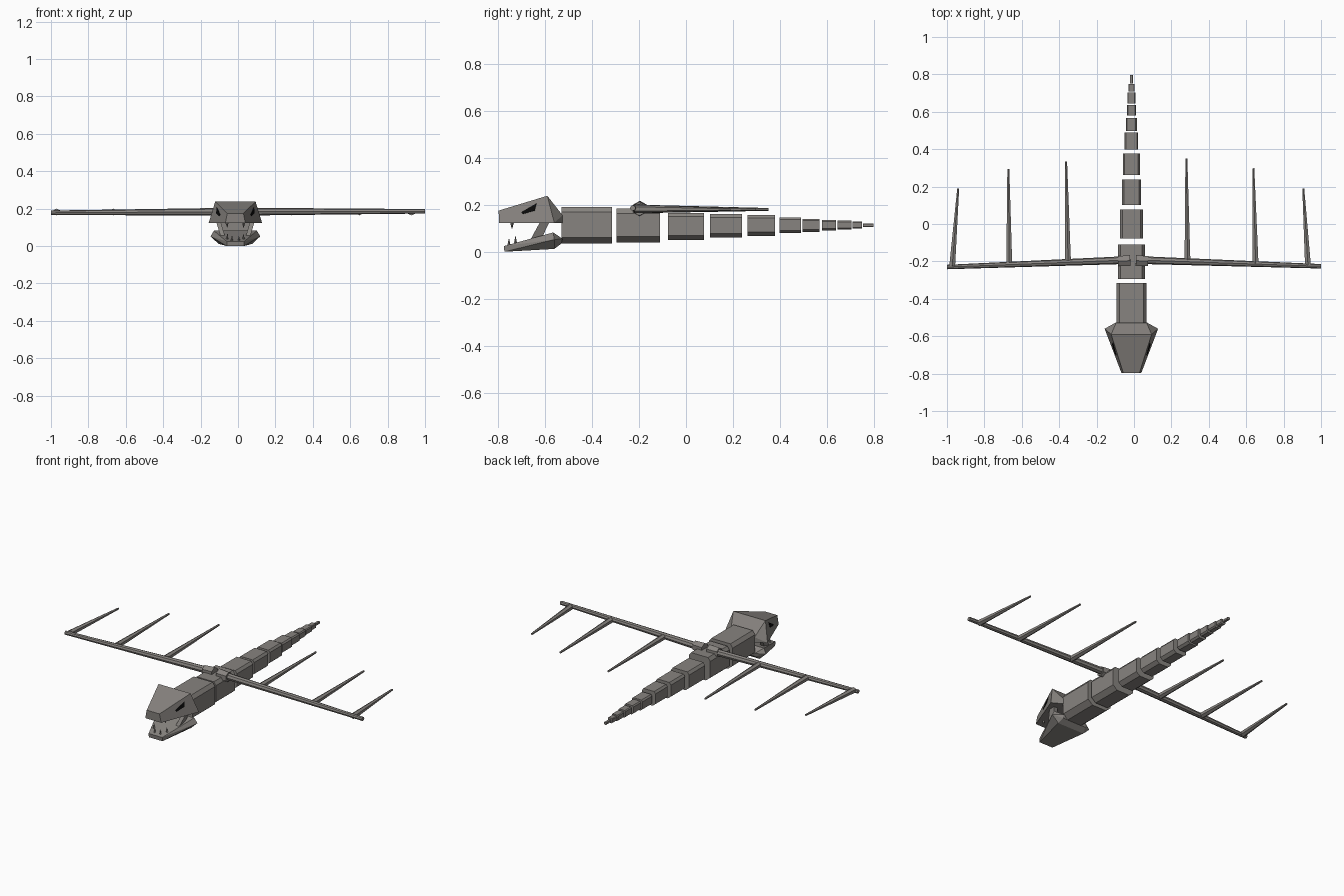
import bpy, bmesh
from mathutils import Vector, Matrix

if "Cube" in bpy.data.objects:
    bpy.data.objects.remove(bpy.data.objects["Cube"])

CX = -0.014  # body centre line


def material(name, rgb):
    m = bpy.data.materials.new(name)
    m.diffuse_color = (*rgb, 1)
    m.use_nodes = True
    m.node_tree.nodes["Principled BSDF"].inputs["Base Color"].default_value = m.diffuse_color
    return m


BONE = material("grey bone", (0.245, 0.23, 0.215))
BLACK = material("black eye", (0.003, 0.003, 0.003))


def finish(bm, name, mat):
    bmesh.ops.recalc_face_normals(bm, faces=bm.faces)
    me = bpy.data.meshes.new(name)
    bm.to_mesh(me)
    bm.free()
    me.materials.append(mat)
    ob = bpy.data.objects.new(name, me)
    bpy.context.collection.objects.link(ob)
    return ob


def hull(name, pts, mat=BONE):
    """Convex solid around the given points."""
    bm = bmesh.new()
    for p in pts:
        bm.verts.new(p)
    res = bmesh.ops.convex_hull(bm, input=bm.verts)
    loose = [g for g in res["geom_interior"] if isinstance(g, bmesh.types.BMVert)]
    bmesh.ops.delete(bm, geom=loose, context='VERTS')
    bmesh.ops.dissolve_limit(bm, angle_limit=0.02, verts=bm.verts, edges=bm.edges)
    return finish(bm, name, mat)


def mirrored(half):
    """Half-width points (x, y, z) to both sides of the centre line."""
    return [(CX + s * x, y, z) for x, y, z in half for s in (-1, 1)]


def rod(name, a, b, r1, r2, sides=6, mat=BONE):
    """Tapered rod from a to b."""
    a, b = Vector(a), Vector(b)
    d = b - a
    bm = bmesh.new()
    bmesh.ops.create_cone(bm, cap_ends=True, segments=sides, radius1=r1, radius2=r2,
                          depth=d.length,
                          matrix=Matrix.Translation((a + b) / 2) @ d.to_track_quat('Z', 'Y').to_matrix().to_4x4())
    return finish(bm, name, mat)


# spine: separate chamfered blocks (y start, y end, half width, z low, z high)
blocks = [(-.53, -.315, .08, .034, .19), (-.295, -.11, .072, .04, .183),
          (-.077, .077, .061, .05, .165), (.102, .238, .051, .06, .16),
          (.262, .378, .045, .068, .157), (.398, .49, .036, .08, .146),
          (.496, .568, .029, .085, .14), (.579, .637, .024, .09, .136),
          (.645, .703, .021, .094, .132), (.709, .748, .016, .098, .128),
          (.752, .797, .008, .105, .12)]
for i, (y0, y1, w, z0, z1) in enumerate(blocks):
    h = z1 - z0
    prof = [(w * .6, z0), (w, z0 + h * .17), (w, z1 - h * .14), (w * .8, z1)]
    hull(f"spine_block_{i + 1}", mirrored([(x, y, z) for y in (y0, y1) for x, z in prof]))

# skull: flat wedge, wide at the brow
hull("skull", mirrored([(.043, -.797, .175), (.0537, -.795, .123),
                        (.108, -.59, .238), (.143, -.56, .123),
                        (.08, -.525, .155), (.08, -.525, .123)]))

# lower jaw
hull("lower_jaw", mirrored([(.046, -.775, .024), (.046, -.772, 0),
                            (.115, -.565, .082), (.133, -.56, .052),
                            (.09, -.56, .012), (.08, -.525, .055), (.08, -.53, .035)]))

# eyes: thin plates lying on the slanted skull sides
normal = Vector((.02546, -.00968, .00523)).normalized()
for s, side in ((-1, "left"), (1, "right")):
    pts = []
    for y, z in ((-.70, .168), (-.636, .205), (-.643, .175), (-.693, .16)):
        p = Vector((.043 + .380 * (y + .795) - .2054 * (z - .175), y, z))
        for off in (-.002, .003):
            q = p + normal * off
            pts.append((CX + s * q.x, q.y, q.z))
    hull(f"eye_{side}", pts, BLACK)

    # jaw hinge struts
    hull(f"jaw_hinge_{side}", [(CX + s * (x + dx), y, z) for dx in (-.012, .012)
                               for x, y, z in ((.09, -.62, .128), (.09, -.58, .128),
                                               (.065, -.665, .045), (.065, -.62, .045))])

    # teeth
    rod(f"upper_fang_{side}", (CX + s * .045, -.74, .127), (CX + s * .043, -.74, .098), .009, .001, 4)
    rod(f"lower_front_tooth_{side}", (CX + s * .02, -.753, .02), (CX + s * .018, -.753, .055), .008, .001, 4)
    rod(f"lower_back_tooth_{side}", (CX + s * .045, -.725, .025), (CX + s * .042, -.725, .065), .009, .001, 4)

# wings: (side, root x, tip point, spars as base x, base y, tip x, tip y)
wings = [("left", -.02, (-1, -.23, .178),
          [(-.353, -.195, -.363, .335), (-.667, -.205, -.672, .295), (-.972, -.225, -.94, .19)]),
         ("right", .01, (1, -.226, .186),
          [(.286, -.2, .28, .35), (.65, -.21, .638, .298), (.93, -.22, .905, .19)])]
for side, x0, tip, spars in wings:
    s = -1 if side == "left" else 1
    rod(f"wing_arm_{side}", (x0, -.192, .184), tip, .021, .012, 8)
    # shoulder collar
    rod(f"shoulder_{side}", (x0, -.196, .183), (x0 + s * .066, -.198, .183), .034, .03, 6)
    for i, (bx, by, tx, ty) in enumerate(spars):
        rod(f"wing_finger_{side}_{i + 1}", (bx, by, .182), (tx, ty, .18), .018, .006, 6)
